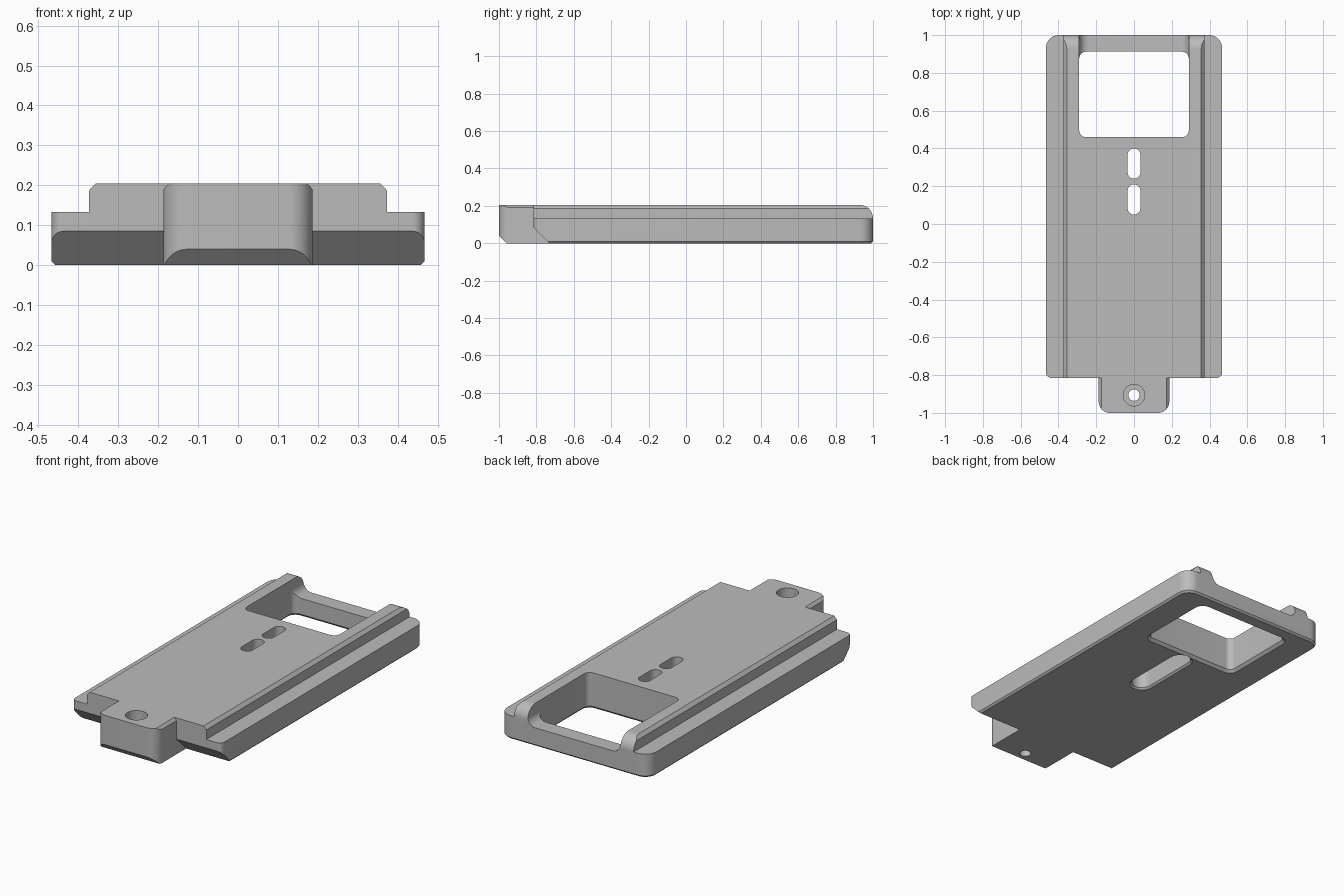
import bpy, bmesh
from math import sin, cos, pi

cube = bpy.data.objects.get("Cube")
if cube:
    bpy.data.objects.remove(cube, do_unlink=True)

grey = bpy.data.materials.new("matte grey")
grey.use_nodes = True
colour = (0.5, 0.5, 0.5, 1)
grey.diffuse_color = colour
grey.node_tree.nodes["Principled BSDF"].inputs["Base Color"].default_value = colour


def arc(cx, cy, r, start, steps=10):
    """Quarter circle, counter-clockwise from the start angle."""
    angles = [start + pi / 2 * i / steps for i in range(steps + 1)]
    return [(cx + r * cos(a), cy + r * sin(a)) for a in angles]


def loft(name, rings):
    """Closed solid skinned over matching rings of points."""
    bm = bmesh.new()
    loops = [[bm.verts.new(p) for p in ring] for ring in rings]
    for low, high in zip(loops, loops[1:]):
        for i in range(len(low)):
            bm.faces.new((low[i - 1], low[i], high[i], high[i - 1]))
    bm.faces.new(loops[0])
    bm.faces.new(loops[-1])
    bmesh.ops.remove_doubles(bm, verts=bm.verts, dist=1e-5)
    bmesh.ops.recalc_face_normals(bm, faces=bm.faces)
    mesh = bpy.data.meshes.new(name)
    bm.to_mesh(mesh)
    bm.free()
    mesh.materials.append(grey)
    obj = bpy.data.objects.new(name, mesh)
    bpy.context.collection.objects.link(obj)
    return obj


def block(name, half, y0, y1, r_front, r_back, levels):
    """Upright rounded block; levels are (height, inset)."""
    rings = []
    for z, d in levels:
        h, a, b = half - d, y0 + d, y1 - d
        f, k = max(r_front - d, 0.002), max(r_back - d, 0.002)
        outline = (arc(h - k, b - k, k, 0) + arc(k - h, b - k, k, pi / 2)
                   + arc(f - h, a + f, f, pi) + arc(h - f, a + f, f, 1.5 * pi))
        rings.append([(x, y, z) for x, y in outline])
    return loft(name, rings)


def along_x(name, profile, half):
    return loft(name, [[(x, y, z) for y, z in profile] for x in (-half, half)])


def along_y(name, profile, y0, y1):
    return loft(name, [[(x, y, z) for x, z in profile] for y in (y0, y1)])


def combine(body, tool, operation):
    mod = body.modifiers.new(operation, 'BOOLEAN')
    mod.operation, mod.solver, mod.object = operation, 'EXACT', tool
    bpy.context.view_layer.objects.active = body
    bpy.ops.object.modifier_apply(modifier=mod.name)
    bpy.data.objects.remove(tool, do_unlink=True)


def mirrored(half_profile):
    return half_profile + [(-x, z) for x, z in reversed(half_profile)]


TOP, LEDGE, FRONT = 0.205, 0.133, -0.815

# Wide base with a small chamfer around the underside
body = block("mounting_plate", 0.467, FRONT, 1, 0.03, 0.07,
             [(0, 0.01), (0.01, 0), (LEDGE, 0)])

# Raised centre with chamfered long edges
combine(body, along_y("raised_centre", mirrored(
    [(0.373, 0.05), (0.373, TOP - 0.018), (0.356, TOP)]), FRONT, 1), 'UNION')

# Rounded upper back edge
radius = TOP - LEDGE
combine(body, along_x("back_round", arc(1 - radius, LEDGE, radius, 0)
                      + [(1 - radius, 0.3), (1.1, 0.3), (1.1, LEDGE)], 0.6), 'DIFFERENCE')

# Sloped underside at the front of the plate
combine(body, along_x("front_slope", [(FRONT - 0.1, 0.185), (FRONT + 0.185, -0.1),
                                      (FRONT - 0.1, -0.1)], 0.6), 'DIFFERENCE')

# Front tab with sloped toe and chamfered top sides
tab = block("front_tab", 0.187, -1, -0.6, 0.06, 0.002, [(0, 0), (TOP, 0)])
combine(tab, along_x("toe_slope", [(-1.1, 0.14), (-0.86, -0.1), (-1.1, -0.1)], 0.4), 'DIFFERENCE')
for side in (-1, 1):
    combine(tab, along_y("tab_chamfer", [(side * 0.173, TOP), (side * 0.187, 0.19),
                                         (side * 0.25, 0.19), (side * 0.25, 0.3),
                                         (side * 0.173, 0.3)], -1.1, -0.8), 'DIFFERENCE')
combine(body, tab, 'UNION')

# Large window, flared at the underside
combine(body, block("window", 0.29, 0.46, 0.912, 0.035, 0.035,
                    [(-0.02, -0.035), (0.015, 0), (0.3, 0)]), 'DIFFERENCE')

# Lowered back wall with filleted ends
fillet, wall = 0.05, 0.105
combine(body, along_y("back_notch", mirrored(
    arc(0.29 - fillet, wall + fillet, fillet, 1.5 * pi) + [(0.29, 0.3)]), 0.87, 1.1), 'DIFFERENCE')

# Two slots through the top, opening into one long pocket below
for y in (0.05, 0.24):
    combine(body, block("slot", 0.034, y, y + 0.16, 0.034, 0.034,
                        [(0.08, 0), (0.3, 0)]), 'DIFFERENCE')
combine(body, block("slot_pocket", 0.055, 0.01, 0.44, 0.055, 0.055,
                    [(-0.02, -0.03), (0.01, 0), (0.12, 0)]), 'DIFFERENCE')

# Counterbored screw hole in the tab
for r, z in ((0.03, -0.1), (0.057, 0.1)):
    combine(body, block("screw_hole", r, -0.906 - r, -0.906 + r, r, r,
                        [(z, 0), (0.3, 0)]), 'DIFFERENCE')

# Smooth the curved walls, keep machined edges crisp
bpy.ops.object.select_all(action='DESELECT')
body.select_set(True)
bpy.context.view_layer.objects.active = body
bpy.ops.object.shade_smooth_by_angle(angle=pi / 7)
